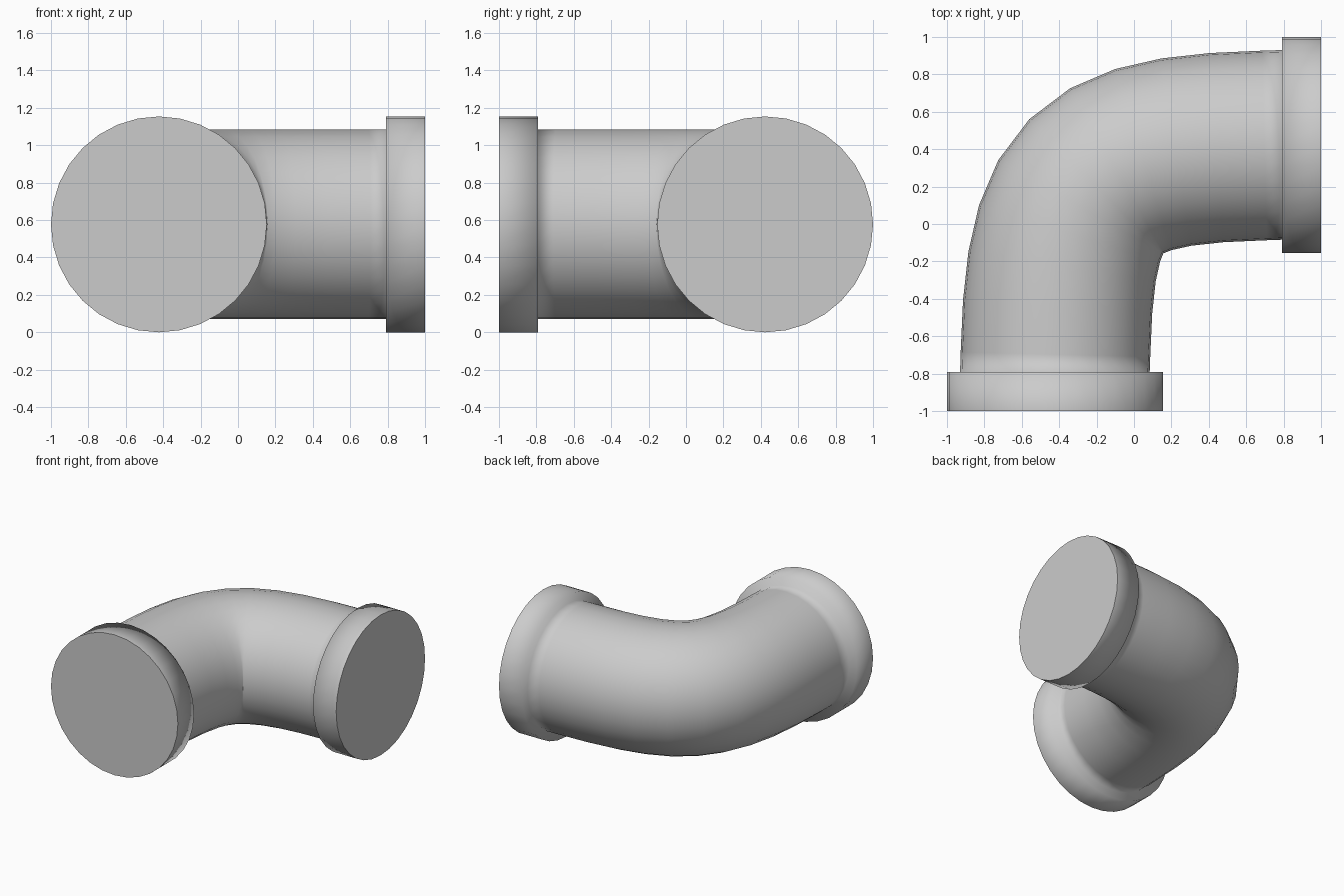
import bpy, bmesh, math
from mathutils import Vector

if "Cube" in bpy.data.objects:
    bpy.data.objects.remove(bpy.data.objects["Cube"])

SIDES, STEPS = 32, 12
PIPE_R, FLANGE_R, FLANGE_Y = 0.507, 0.577, 0.79
C = 1 - FLANGE_R          # centreline offset
H = 0.307                 # curve handle position
P = [Vector((-C, -1)), Vector((-C, H)), Vector((-H, C)), Vector((1, C))]

def path(t):
    s = 1 - t
    pos = s**3*P[0] + 3*s*s*t*P[1] + 3*s*t*t*P[2] + t**3*P[3]
    tan = s*s*(P[1]-P[0]) + 2*s*t*(P[2]-P[1]) + t*t*(P[3]-P[2])
    return pos, tan.normalized()

# Sections along the elbow: (centre, tangent, radius)
up, right = Vector((0, 1)), Vector((1, 0))
sections = [(P[0], up, FLANGE_R),
            (Vector((-C, -FLANGE_Y)), up, FLANGE_R),
            (Vector((-C, -FLANGE_Y)), up, PIPE_R)]
sections += [(*path(i / STEPS), PIPE_R) for i in range(1, STEPS)]
sections += [(Vector((FLANGE_Y, C)), right, PIPE_R),
             (Vector((FLANGE_Y, C)), right, FLANGE_R),
             (P[3], right, FLANGE_R)]

# Loft the pipe and its two flanges as one skin
bm = bmesh.new()
rings = []
for c, t, r in sections:
    n = Vector((t.y, -t.x))
    ring = []
    for k in range(SIDES):
        a = 2 * math.pi * k / SIDES
        p = c + n * r * math.cos(a)
        ring.append(bm.verts.new((p.x, p.y, FLANGE_R + r * math.sin(a))))
    rings.append(ring)
for a, b in zip(rings, rings[1:]):
    for k in range(SIDES):
        j = (k + 1) % SIDES
        bm.faces.new((a[k], a[j], b[j], b[k])).smooth = True

# Flat end caps with sharp rims
for ring in (rings[0], rings[-1]):
    cap = bm.faces.new(ring)
    for e in cap.edges:
        e.smooth = False
bmesh.ops.recalc_face_normals(bm, faces=bm.faces)

mesh = bpy.data.meshes.new("pipe_elbow")
bm.to_mesh(mesh)
bm.free()
bpy.context.collection.objects.link(bpy.data.objects.new("pipe_elbow", mesh))
